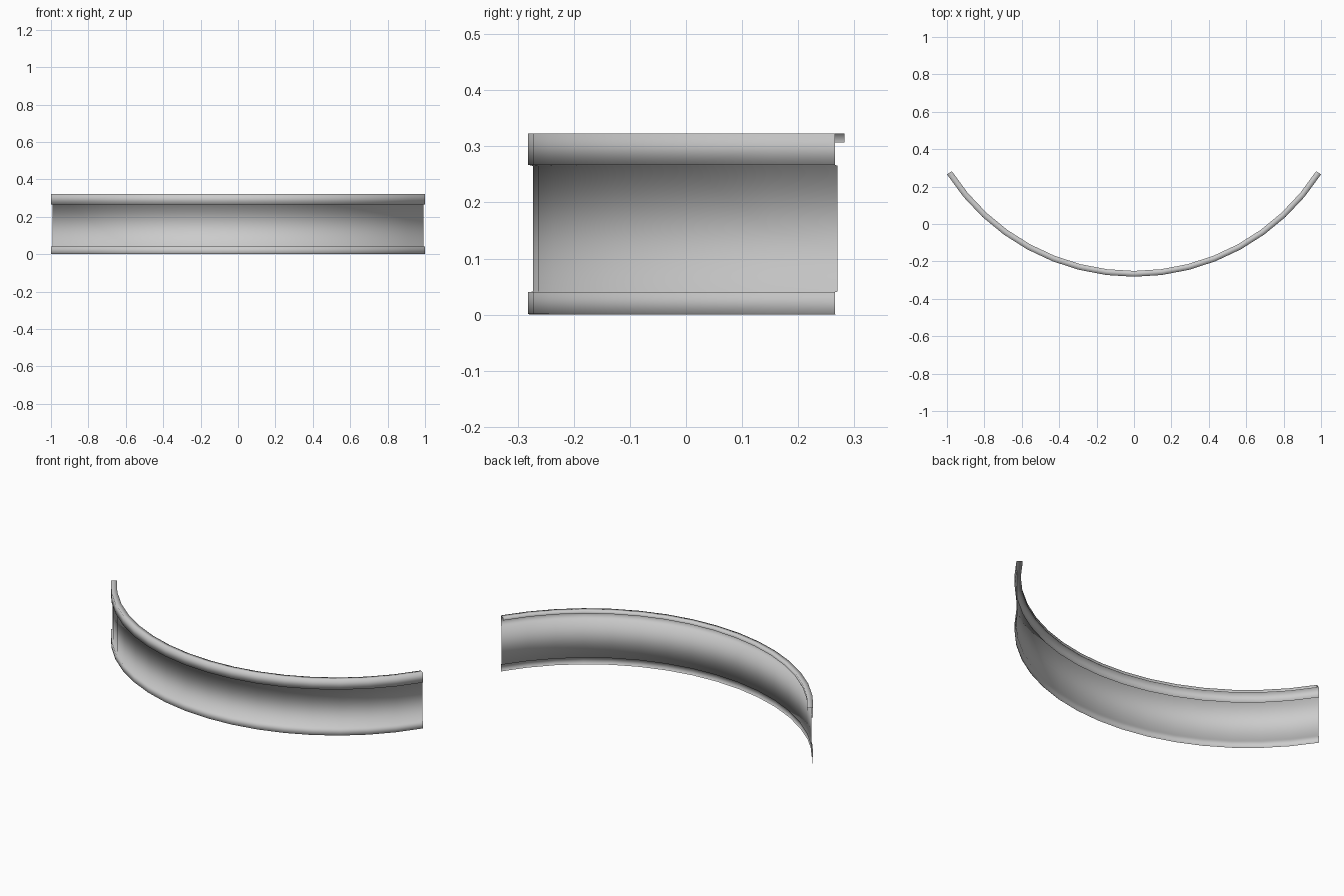
import bpy, bmesh
from math import sin, cos, asin

if "Cube" in bpy.data.objects:
    bpy.data.objects.remove(bpy.data.objects["Cube"])

R = 1.187            # outer radius of the arc
CY = 0.905           # arc centre on y
SEGS = 16
HALF = asin(1 / R)   # half of the sweep angle

# thin sheet cross-section (radius, height): foot band, recessed web, top band, hooked lip
profile = [(R - 0.003, 0), (R, 0.002), (R, 0.04), (R - 0.009, 0.041),
           (R - 0.009, 0.265), (R, 0.267), (R, 0.323),
           (R - 0.031, 0.323), (R - 0.031, 0.307)]

# sweep the section along the arc
bm = bmesh.new()
rows = []
for i in range(SEGS + 1):
    a = -HALF + 2 * HALF * i / SEGS
    rows.append([bm.verts.new((r * sin(a), CY - r * cos(a), z)) for r, z in profile])
for p, q in zip(rows, rows[1:]):
    for j in range(len(profile) - 1):
        f = bm.faces.new((p[j], q[j], q[j + 1], p[j + 1]))
        f.smooth = True

mesh = bpy.data.meshes.new("curved_trim")
bm.to_mesh(mesh)
bm.free()
trim = bpy.data.objects.new("curved_trim", mesh)
bpy.context.collection.objects.link(trim)
